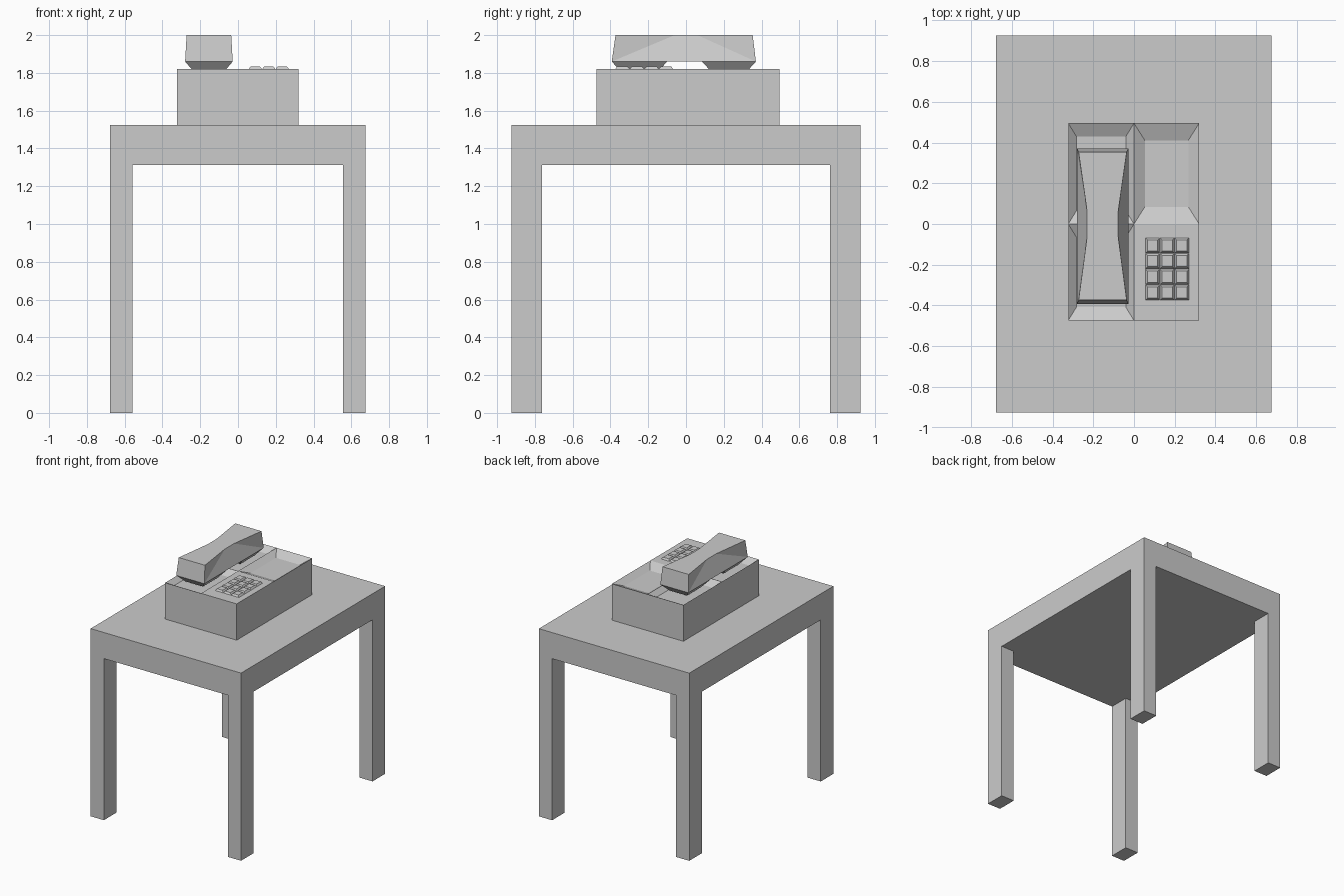
import bpy, bmesh

if "Cube" in bpy.data.objects:
    bpy.data.objects.remove(bpy.data.objects["Cube"])


def finish(bm, name):
    bmesh.ops.recalc_face_normals(bm, faces=bm.faces)
    mesh = bpy.data.meshes.new(name)
    bm.to_mesh(mesh)
    bm.free()
    obj = bpy.data.objects.new(name, mesh)
    bpy.context.collection.objects.link(obj)
    return obj


def slab(bm, xs, ys, z0, z1):
    """Solid slab whose top and bottom are split at the given x and y lines."""
    grid = [[bm.verts.new((x, y, z0)) for y in ys] for x in xs]
    faces = [bm.faces.new((grid[i][j], grid[i + 1][j], grid[i + 1][j + 1], grid[i][j + 1]))
             for i in range(len(xs) - 1) for j in range(len(ys) - 1)]
    res = bmesh.ops.extrude_face_region(bm, geom=faces)
    top = [g for g in res["geom"] if isinstance(g, bmesh.types.BMVert)]
    bmesh.ops.translate(bm, verts=top, vec=(0, 0, z1 - z0))
    bmesh.ops.recalc_face_normals(bm, faces=bm.faces)


def flat_faces(bm, z):
    return [f for f in bm.faces if all(abs(v.co.z - z) < 1e-4 for v in f.verts)]


def shrink(face, dx, dy, z, box):
    """Place a four-cornered face inside box, inset by dx and dy, at height z."""
    x0, x1, y0, y1 = box
    cx, cy = (x0 + x1) / 2, (y0 + y1) / 2
    for v in face.verts:
        v.co = (x0 + dx if v.co.x < cx else x1 - dx,
                y0 + dy if v.co.y < cy else y1 - dy, z)


def bounds(face):
    xs = [v.co.x for v in face.verts]
    ys = [v.co.y for v in face.verts]
    return min(xs), max(xs), min(ys), max(ys)


# Table: slab with the four corner cells pulled down into legs
bm = bmesh.new()
slab(bm, (-0.677, -0.558, 0.556, 0.675), (-0.925, -0.763, 0.763, 0.925), 1.313, 1.525)
corners = [f for f in flat_faces(bm, 1.313)
           if abs(f.calc_center_median().x) > 0.5 and abs(f.calc_center_median().y) > 0.7]
for f in bmesh.ops.extrude_discrete_faces(bm, faces=corners)["faces"]:
    for v in f.verts:
        v.co.z = 0
finish(bm, "table")

# Phone base: top split in four, three quarters sunk as shallow trays
bm = bmesh.new()
slab(bm, (-0.323, 0, 0.32), (-0.474, 0, 0.495), 1.525, 1.82)
for f in flat_faces(bm, 1.82):
    c = f.calc_center_median()
    if c.x > 0 and c.y < 0:
        continue
    box = bounds(f)
    bmesh.ops.inset_individual(bm, faces=[f], thickness=0.03)
    dx, dy = (0.04, 0.065) if c.x < 0 else (0.053, 0.084)
    shrink(f, dx, dy, 1.785, box)
finish(bm, "phone_base")

# Keypad: three by four bevelled keys
bm = bmesh.new()
kx, ky = 0.0715, 0.077
for i in range(3):
    for j in range(4):
        x, y = 0.057 + i * kx, -0.374 + j * ky
        box = (x, x + kx - 0.002, y, y + ky - 0.002)
        slab(bm, box[:2], box[2:], 1.82, 1.834)
for f in flat_faces(bm, 1.834):
    shrink(f, 0.01, 0.01, 1.834, bounds(f))
finish(bm, "keypad")

# Handset: waisted bar with a tapered cup under each end
bm = bmesh.new()
cx = -0.154
low = ((-0.393, 0.126), (-0.10, 0.126), (0.085, 0.126), (0.37, 0.126))
high = ((-0.373, 0.118), (-0.06, 0.076), (0.06, 0.076), (0.353, 0.118))


def rail(row, side, z):
    return [bm.verts.new((cx + side * w, y, z)) for y, w in row]


ll, lr = rail(low, -1, 1.86), rail(low, 1, 1.86)
hl, hr = rail(high, -1, 2.0), rail(high, 1, 2.0)
cups = []
for i in range(3):
    bottom = bm.faces.new((ll[i], ll[i + 1], lr[i + 1], lr[i]))
    bm.faces.new((hl[i], hr[i], hr[i + 1], hl[i + 1]))
    if i != 1:
        cups.append(bottom)
    for a, b in ((ll, hl), (lr, hr)):
        if i < 2:
            bm.faces.new((a[i], b[i + 1], b[i]))
            bm.faces.new((a[i], a[i + 1], b[i + 1]))
        else:
            bm.faces.new((a[i], a[i + 1], b[i]))
            bm.faces.new((a[i + 1], b[i + 1], b[i]))
for i in (0, 3):
    bm.faces.new((ll[i], lr[i], hr[i], hl[i]))
bmesh.ops.recalc_face_normals(bm, faces=bm.faces)
for f in bmesh.ops.extrude_discrete_faces(bm, faces=cups)["faces"]:
    shrink(f, 0.047, 0.05, 1.805, bounds(f))
finish(bm, "handset")
